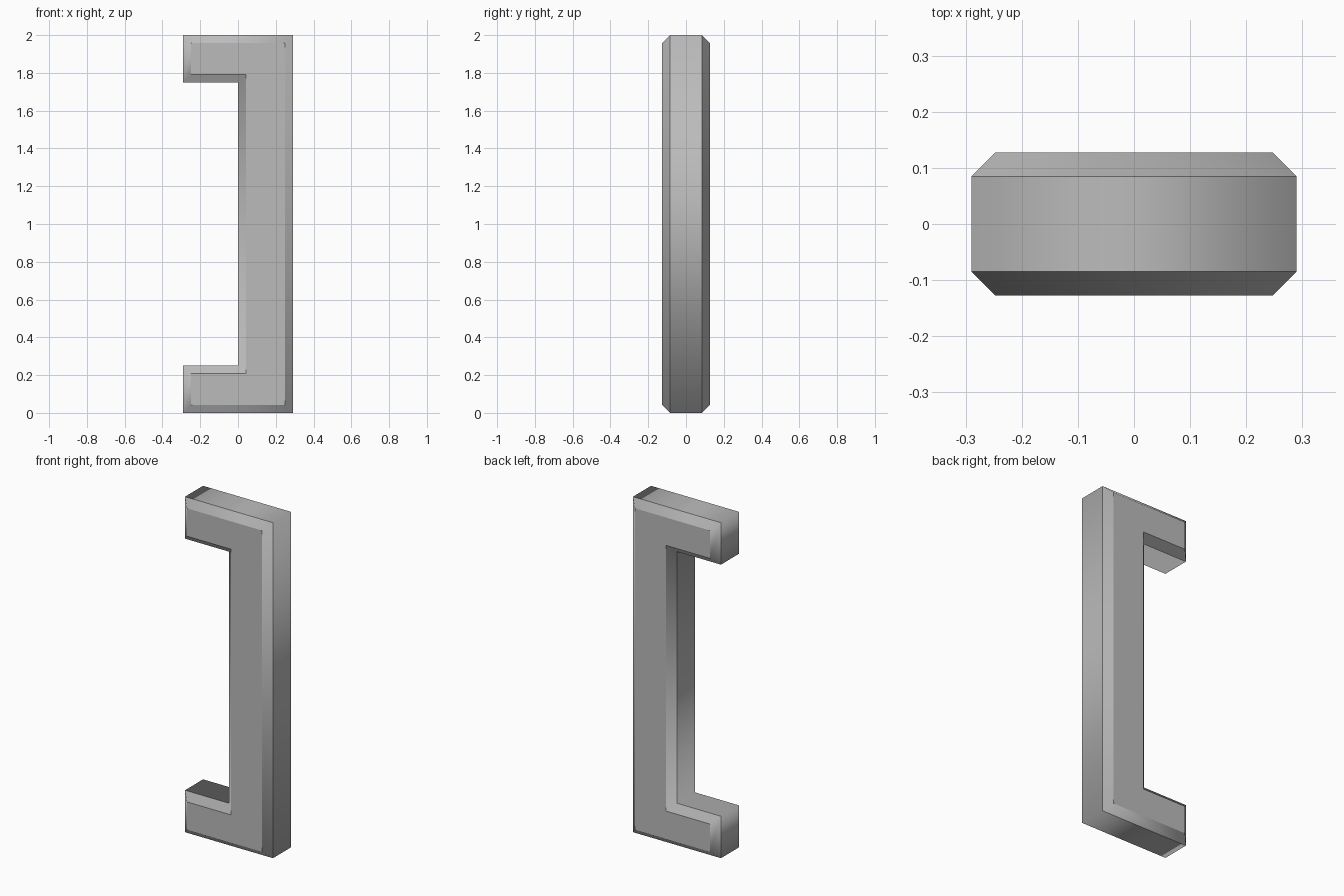
import bpy
import bmesh

cube = bpy.data.objects.get("Cube")
if cube:
    bpy.data.objects.remove(cube, do_unlink=True)

HALF_W, HEIGHT = 0.29, 2.0
ARM, HALF_D, BEVEL = 0.25, 0.127, 0.042

# Plain grey finish
grey = bpy.data.materials.new("grey")
grey.use_nodes = True
color = (0.5, 0.5, 0.5, 1)
grey.diffuse_color = color
grey.node_tree.nodes["Principled BSDF"].inputs["Base Color"].default_value = color


def bracket_outline(inset):
    """Square bracket outline, open towards -x, shrunk by inset."""
    left, right = -HALF_W + inset, HALF_W - inset
    inner = inset
    lower = [(left, inset), (right, inset)]
    arm = ARM - inset
    return lower + [(right, HEIGHT - inset), (left, HEIGHT - inset),
                    (left, HEIGHT - arm), (inner, HEIGHT - arm),
                    (inner, arm), (left, arm)]


# Stack outlines front to back: bevel, straight side, bevel
bm = bmesh.new()
levels = [(BEVEL, -HALF_D), (0, BEVEL - HALF_D),
          (0, HALF_D - BEVEL), (BEVEL, HALF_D)]
rings = [[bm.verts.new((x, y, z)) for x, z in bracket_outline(inset)]
         for inset, y in levels]
for a, b in zip(rings, rings[1:]):
    for i in range(len(a)):
        j = (i + 1) % len(a)
        bm.faces.new((a[i], a[j], b[j], b[i]))
bm.faces.new(rings[0])
bm.faces.new(rings[-1][::-1])
bmesh.ops.recalc_face_normals(bm, faces=bm.faces)

# Smooth round the corners, crisp along the bevel lines
for face in bm.faces:
    face.smooth = True
for edge in bm.edges:
    a, b = edge.verts
    edge.smooth = abs(a.co.y - b.co.y) > 0.001

mesh = bpy.data.meshes.new("pull_handle")
bm.to_mesh(mesh)
bm.free()
mesh.materials.append(grey)
handle = bpy.data.objects.new("pull_handle", mesh)
bpy.context.collection.objects.link(handle)
